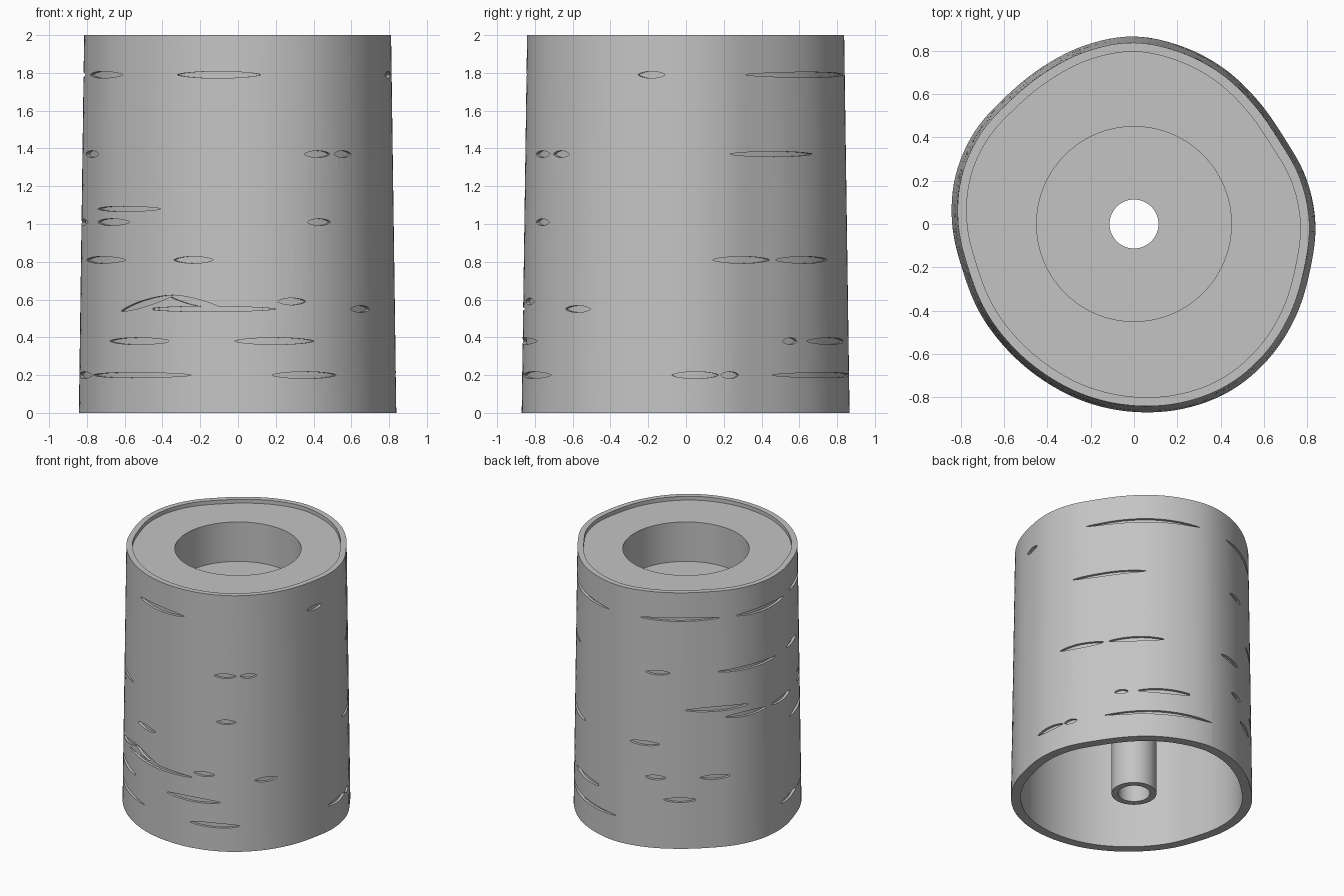
import bpy
import math

cube = bpy.data.objects.get("Cube")
if cube:
    bpy.data.objects.remove(cube, do_unlink=True)

SIDES = 144
HEIGHT = 2.0
TOP_SCALE = 0.967
WALL = 0.07

# Radius of the irregular trunk, every 15 degrees, counter-clockwise from +x
RADII = [.838, .823, .80, .808, .83, .85, .866, .856, .84, .835, .851, .854,
         .84, .82, .822, .825, .835, .852, .868, .883, .89, .88, .861, .841]


def trunk_radius(degrees):
    """Smooth periodic interpolation of the trunk outline."""
    step = 360 / len(RADII)
    i, t = divmod((degrees % 360) / step, 1)
    a, b, c, d = (RADII[(int(i) + k) % len(RADII)] for k in (-1, 0, 1, 2))
    return b + t * (c - a + t * (2*a - 5*b + 4*c - d + t * (3*(b - c) + d - a))) / 2


def bark_radius(degrees, z):
    return trunk_radius(degrees) * (1 + (TOP_SCALE - 1) * z / HEIGHT)


def inner_radius(degrees):
    return trunk_radius(degrees) - WALL


def polar(degrees, radius, z):
    a = math.radians(degrees)
    return (radius * math.cos(a), radius * math.sin(a), z)


def circle(radius):
    return lambda degrees: radius


def make_object(name, verts, faces, material):
    mesh = bpy.data.meshes.new(name)
    mesh.from_pydata(verts, [], faces)
    mesh.materials.append(material)
    obj = bpy.data.objects.new(name, mesh)
    bpy.context.collection.objects.link(obj)
    return obj


def loft(name, rings, material):
    """Closed solid of revolution-like rings; each ring is (radius function, z)."""
    verts, faces = [], []
    for radius, z in rings:
        for s in range(SIDES):
            deg = s * 360 / SIDES
            verts.append(polar(deg, radius(deg), z))
    count = len(rings)
    for r in range(count):
        lo, hi = r * SIDES, (r + 1) % count * SIDES
        for s in range(SIDES):
            n = (s + 1) % SIDES
            faces.append((lo + s, lo + n, hi + n, hi + s))
    return make_object(name, verts, faces, material)


def smooth(obj):
    bpy.ops.object.select_all(action='DESELECT')
    obj.select_set(True)
    bpy.context.view_layer.objects.active = obj
    bpy.ops.object.shade_smooth_by_angle(angle=math.radians(30))


def slit_cutter(verts, faces, start, end, z0, z1, half, depth=0.02, steps=12):
    """Lens-shaped block that follows the bark from one angle to another."""
    base = len(verts)
    for k in range(steps + 1):
        t = k / steps
        deg = start + (end - start) * t
        mid = z0 + (z1 - z0) * t
        h = half * (0.12 + 0.88 * math.sin(math.pi * t) ** 0.7)
        r = bark_radius(deg, mid)
        for radius, z in ((r - depth, mid - h), (r + depth, mid - h),
                          (r + depth, mid + h), (r - depth, mid + h)):
            verts.append(polar(deg, radius, z))
    for k in range(steps):
        a = base + 4 * k
        for e in range(4):
            f = (e + 1) % 4
            faces.append((a + e, a + 4 + e, a + 4 + f, a + f))
    end_ring = base + 4 * steps
    faces.append(tuple(base + e for e in range(4)))
    faces.append(tuple(end_ring + e for e in (3, 2, 1, 0)))


grey = bpy.data.materials.new("plain grey")
grey.use_nodes = True
COLOUR = (0.55, 0.55, 0.55, 1)
grey.diffuse_color = COLOUR
grey.node_tree.nodes["Principled BSDF"].inputs["Base Color"].default_value = COLOUR

# Hollow trunk: tapered outside, straight inside
bark = loft("bark_shell", [
    (lambda d: bark_radius(d, 0), 0),
    (lambda d: bark_radius(d, HEIGHT), HEIGHT),
    (inner_radius, HEIGHT),
    (inner_radius, 0),
], grey)

# Horizontal bark slits: height -> (start, end) angles
SLITS = {
    1.79: [(24, 84), (102, 142), (151, 184), (192, 220), (247, 278), (342, 352)],
    1.37: [(17, 56), (105, 117), (141, 176), (187, 203), (294, 304), (306, 314)],
    1.08: [(125, 157), (203, 240)],
    1.01: [(145, 168), (172, 191), (203, 225), (295, 304)],
    0.81: [(10, 34), (37, 65), (97, 112), (190, 223), (246, 261)],
    0.59: [(284, 294)],
    0.55: [(105, 115), (132, 147), (235, 283), (313, 324)],
    0.38: [(40, 47), (52, 80), (114, 130), (214, 245), (269, 297)],
    0.2: [(-5, 12), (13, 20), (35, 90), (179, 199), (201, 253), (282, 306)],
}
verts, faces = [], []
for z, spans in SLITS.items():
    for start, end in spans:
        slit_cutter(verts, faces, start, end, z, z, 0.018 if end - start < 34 else 0.014)
# Slanted branch scar
slit_cutter(verts, faces, 221, 245, 0.54, 0.62, 0.018)
slit_cutter(verts, faces, 244, 263, 0.62, 0.56, 0.018)

cutter = make_object("slit_cutter", verts, faces, grey)
cutter.hide_render = True
cut = bark.modifiers.new("slits", 'BOOLEAN')
cut.operation = 'DIFFERENCE'
cut.solver = 'EXACT'
cut.use_self = True
cut.object = cutter
bpy.context.view_layer.objects.active = bark
bpy.ops.object.modifier_apply(modifier=cut.name)
bpy.data.objects.remove(cutter, do_unlink=True)

# Recessed top panel with a round pocket and a hole in its floor
PANEL, FLOOR, UNDER = 1.97, 1.66, 1.6
POCKET, BORE, STEM = circle(0.45), circle(0.113), circle(0.16)
panel = loft("top_panel", [
    (inner_radius, UNDER), (inner_radius, PANEL), (POCKET, PANEL),
    (POCKET, FLOOR), (BORE, FLOOR), (BORE, UNDER),
], grey)

# Central tube from the pocket floor down to the ground
stem = loft("central_tube", [(STEM, 0), (STEM, UNDER), (BORE, UNDER), (BORE, 0)], grey)

for part in (bark, panel, stem):
    smooth(part)
